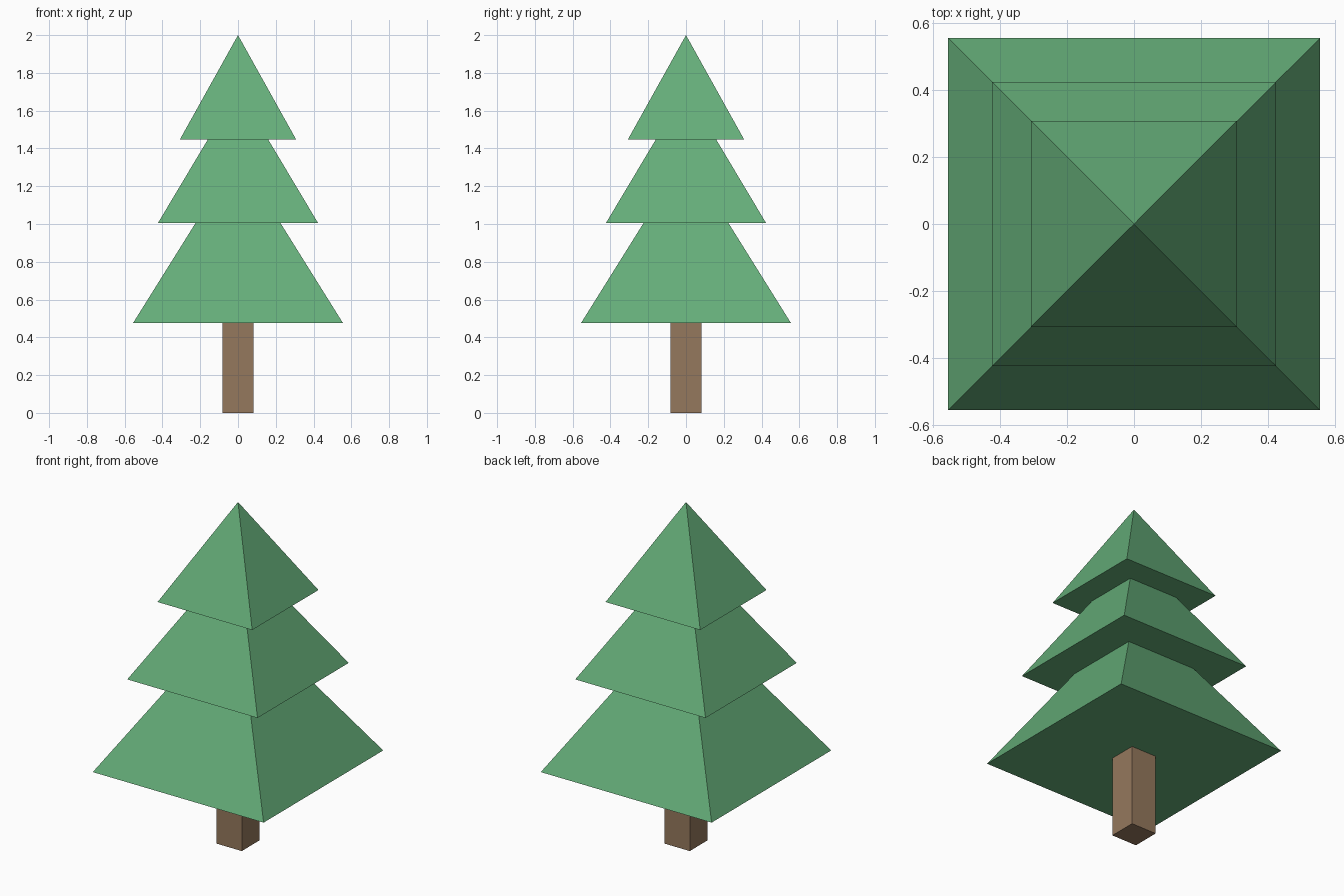
import bpy, bmesh

if "Cube" in bpy.data.objects:
    bpy.data.objects.remove(bpy.data.objects["Cube"])


def material(name, rgb):
    mat = bpy.data.materials.new(name)
    mat.diffuse_color = (*rgb, 1.0)
    mat.use_nodes = True
    mat.node_tree.nodes["Principled BSDF"].inputs["Base Color"].default_value = mat.diffuse_color
    return mat


def square_block(name, mat, z0, half0, z1, half1):
    """Square prism, frustum or pyramid (half1 = 0) between two heights."""
    bm = bmesh.new()
    bmesh.ops.create_cube(bm, size=2.0)
    for v in bm.verts:
        top = v.co.z > 0
        half = half1 if top else half0
        v.co = (v.co.x * half, v.co.y * half, z1 if top else z0)
    bmesh.ops.remove_doubles(bm, verts=bm.verts, dist=1e-5)
    bmesh.ops.recalc_face_normals(bm, faces=bm.faces)
    mesh = bpy.data.meshes.new(name)
    bm.to_mesh(mesh)
    bm.free()
    mesh.materials.append(mat)
    obj = bpy.data.objects.new(name, mesh)
    bpy.context.collection.objects.link(obj)
    return obj


bark = material("bark", (0.30, 0.19, 0.11))
needles = material("needles", (0.13, 0.42, 0.19))

# Trunk
square_block("trunk", bark, 0.0, 0.082, 0.475, 0.082)

# Foliage tiers: each one ends where it meets the underside of the next
square_block("lower_foliage", needles, 0.475, 0.556, 1.005, 0.225)
square_block("middle_foliage", needles, 1.005, 0.424, 1.447, 0.160)
square_block("top_foliage", needles, 1.447, 0.308, 2.0, 0.0)
